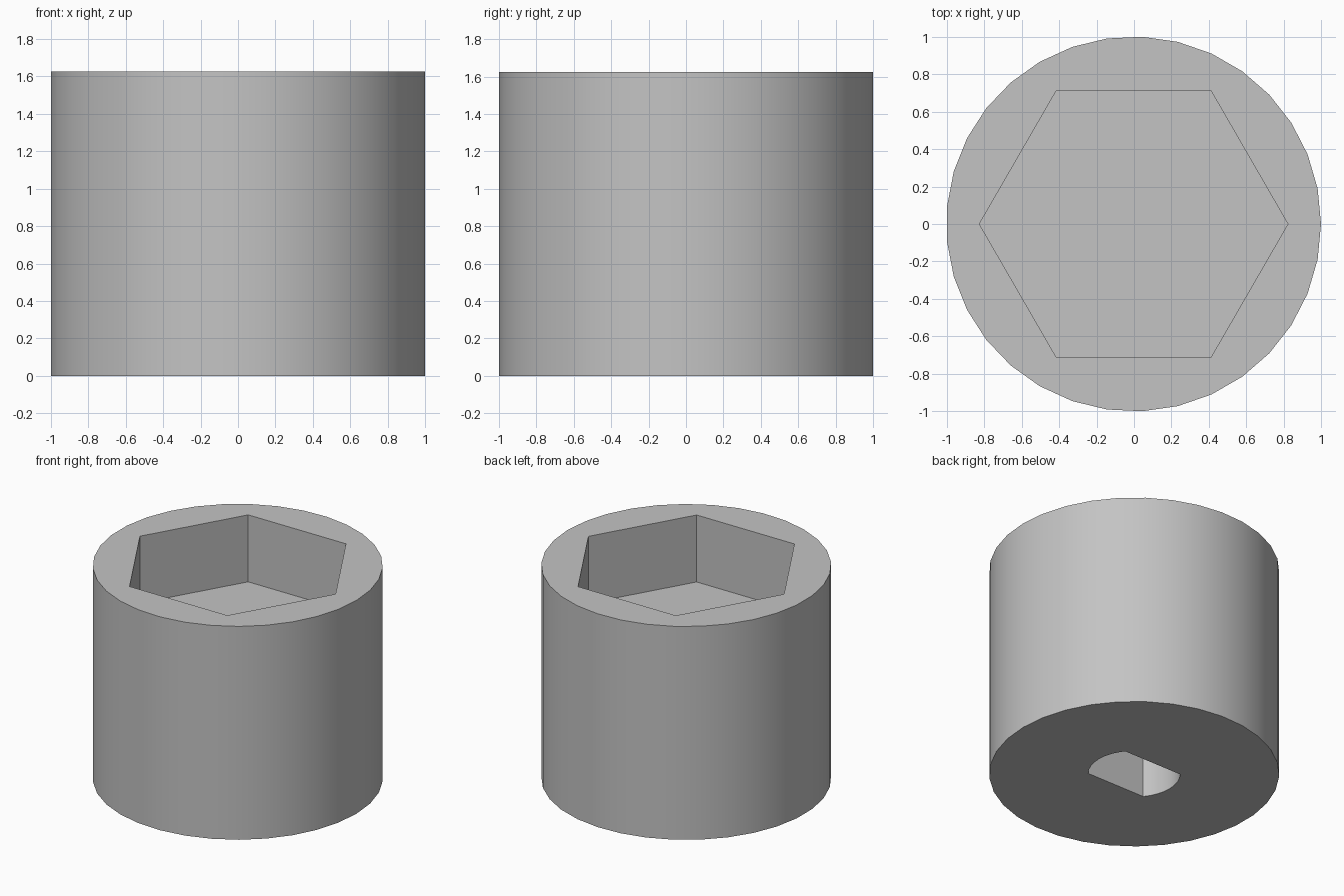
import bpy, bmesh
from math import sin, cos, pi, asin

cube = bpy.data.objects.get("Cube")
if cube:
    bpy.data.objects.remove(cube, do_unlink=True)

HEIGHT = 1.625
SHIFT = -0.002          # centres the odd-sided cylinder on its bounds

grey = bpy.data.materials.new("plain grey")
grey.use_nodes = True
colour = (0.55, 0.55, 0.55, 1)
grey.diffuse_color = colour
grey.node_tree.nodes["Principled BSDF"].inputs["Base Color"].default_value = colour


def ring(radius, sides):
    return [(radius * cos(2 * pi * i / sides), radius * sin(2 * pi * i / sides))
            for i in range(sides)]


def prism(name, outline, bottom, top):
    """Extrude a flat outline from bottom to top."""
    bm = bmesh.new()
    base = bm.faces.new([bm.verts.new((x + SHIFT, y, bottom)) for x, y in outline])
    out = bmesh.ops.extrude_face_region(bm, geom=[base], use_keep_orig=True)
    verts = [v for v in out["geom"] if isinstance(v, bmesh.types.BMVert)]
    bmesh.ops.translate(bm, verts=verts, vec=(0, 0, top - bottom))
    bmesh.ops.recalc_face_normals(bm, faces=bm.faces)
    mesh = bpy.data.meshes.new(name)
    bm.to_mesh(mesh)
    bm.free()
    mesh.materials.append(grey)
    obj = bpy.data.objects.new(name, mesh)
    bpy.context.collection.objects.link(obj)
    return obj


def cut(target, cutter):
    """Subtract the cutter from the target, then discard it."""
    mod = target.modifiers.new(cutter.name, "BOOLEAN")
    mod.operation = "DIFFERENCE"
    mod.solver = "EXACT"
    mod.object = cutter
    bpy.context.view_layer.objects.active = target
    bpy.ops.object.modifier_apply(modifier=mod.name)
    bpy.data.objects.remove(cutter, do_unlink=True)


# Round body
body = prism("socket_body", ring(1.001, 33), 0, HEIGHT)

# Hexagonal recess in the top
cut(body, prism("hex_recess", ring(0.824, 6), HEIGHT - 0.51, HEIGHT + 0.2))

# Blind shaft hole in the underside: two round ends joined by flats
radius, half_flat, steps = 0.318, 0.199, 8
limit = asin(half_flat / radius)
arc = [-limit + 2 * limit * i / steps for i in range(steps + 1)]
slot = [(radius * cos(a + turn), radius * sin(a + turn)) for turn in (0, pi) for a in arc]
cut(body, prism("shaft_hole", slot, -0.2, 0.9))

# Smooth round walls with sharp rims
bpy.ops.object.select_all(action="DESELECT")
body.select_set(True)
bpy.context.view_layer.objects.active = body
bpy.ops.object.shade_smooth_by_angle(angle=pi / 6)
